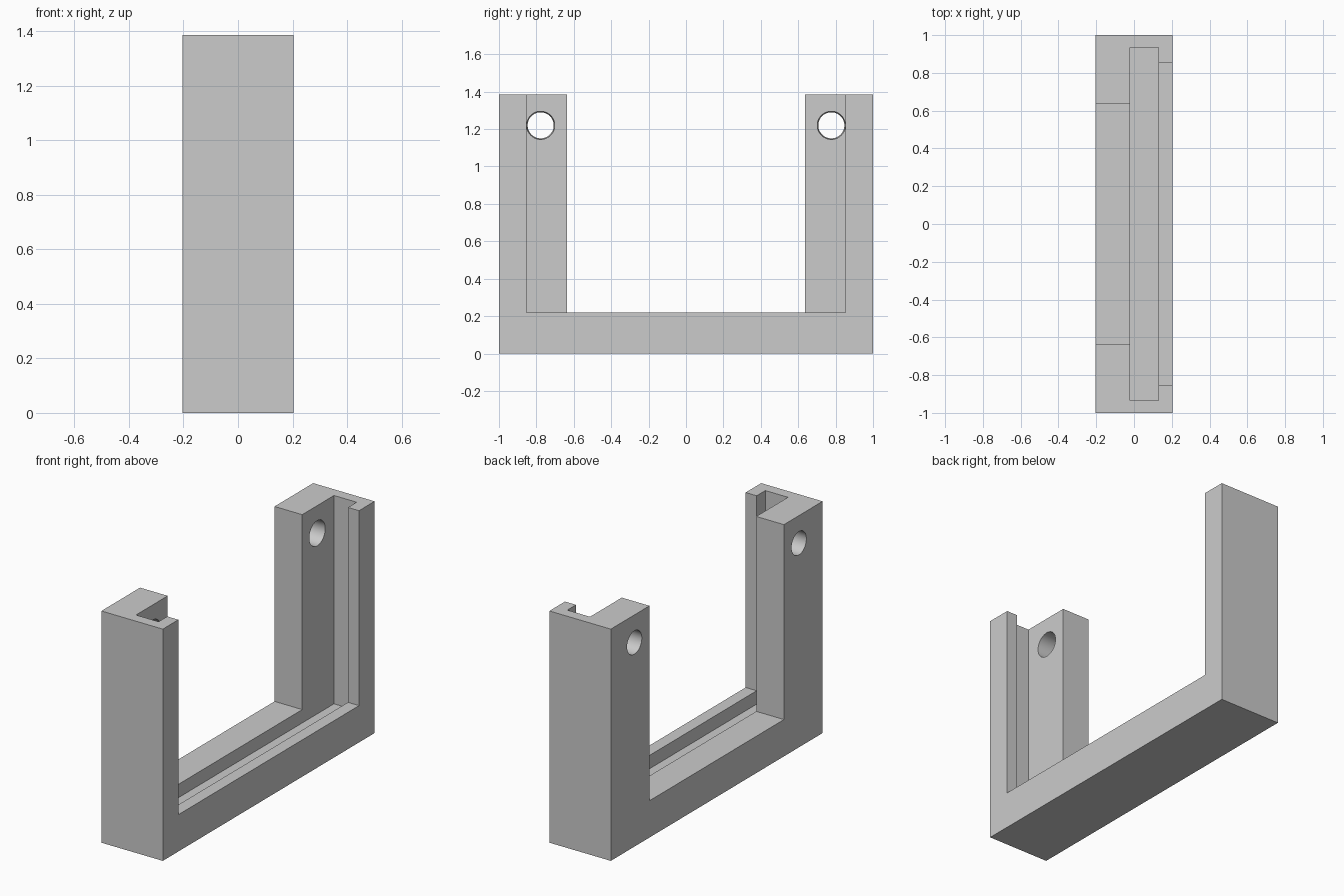
import bpy
import math

cube = bpy.data.objects.get("Cube")
if cube:
    bpy.data.objects.remove(cube, do_unlink=True)

# Single grey material
grey = bpy.data.materials.new("grey")
grey.use_nodes = True
colour = (0.6, 0.6, 0.6, 1)
grey.diffuse_color = colour
grey.node_tree.nodes["Principled BSDF"].inputs["Base Color"].default_value = colour


def box(name, x, y, z):
    """Box from (min, max) pairs."""
    bpy.ops.mesh.primitive_cube_add(size=1)
    obj = bpy.context.object
    obj.name = name
    for i, (low, high) in enumerate((x, y, z)):
        for v in obj.data.vertices:
            v.co[i] = low + (v.co[i] + 0.5) * (high - low)
    obj.data.materials.append(grey)
    return obj


def tapered_hole(name, y):
    """Slightly tapered pin hole through the thick part of an arm."""
    bpy.ops.mesh.primitive_cone_add(
        vertices=48, radius1=0.069, radius2=0.076, depth=0.24,
        location=(-0.11, y, 1.22), rotation=(0, math.pi / 2, 0))
    obj = bpy.context.object
    obj.name = name
    obj.data.materials.append(grey)
    return obj


width, height = 0.203, 1.385
top = 2.0

# Solid block that is carved into a U-shaped frame
frame = box("frame", (-width, width), (-1, 1), (0, height))

cutters = [
    # Opening between the thick arms
    box("opening_cutter", (-1, 0.06), (-0.635, 0.635), (0.22, top)),
    # Wider opening between the thin lips
    box("lip_cutter", (0.04, 1), (-0.853, 0.853), (0.22, top)),
    # Slot running behind the lips and along the floor
    box("slot_cutter", (-0.02, 0.13), (-0.935, 0.935), (0.14, top)),
    tapered_hole("front_hole_cutter", -0.777),
    tapered_hole("back_hole_cutter", 0.777),
]

bpy.ops.object.select_all(action='DESELECT')
bpy.context.view_layer.objects.active = frame
frame.select_set(True)
for cutter in cutters:
    cutter.hide_render = True
    mod = frame.modifiers.new(cutter.name, 'BOOLEAN')
    mod.operation = 'DIFFERENCE'
    mod.solver = 'EXACT'
    mod.object = cutter
    bpy.ops.object.modifier_apply(modifier=mod.name)
    bpy.data.objects.remove(cutter, do_unlink=True)

# Smooth holes, sharp edges elsewhere
bpy.ops.object.shade_smooth_by_angle(angle=math.radians(30))
